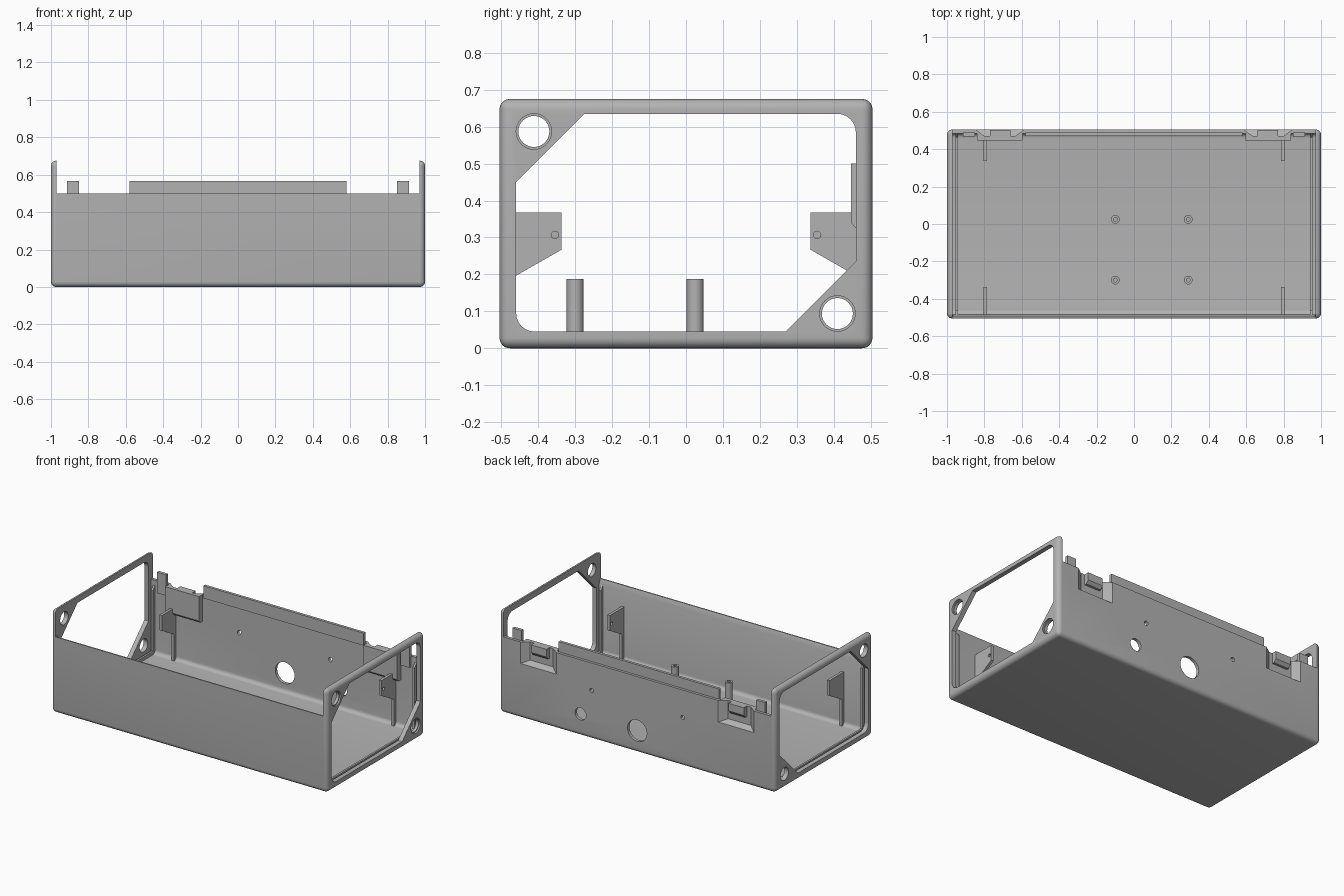
import bpy, bmesh, math
from mathutils import Vector, Matrix

cube = bpy.data.objects.get("Cube")
if cube:
    bpy.data.objects.remove(cube, do_unlink=True)

GREY = bpy.data.materials.new("matte grey")
GREY.use_nodes = True
GREY.diffuse_color = (0.45, 0.45, 0.45, 1)
GREY.node_tree.nodes["Principled BSDF"].inputs["Base Color"].default_value = (0.45, 0.45, 0.45, 1)


def finish(name, bm):
    bmesh.ops.recalc_face_normals(bm, faces=bm.faces)
    mesh = bpy.data.meshes.new(name)
    bm.to_mesh(mesh)
    bm.free()
    mesh.materials.append(GREY)
    obj = bpy.data.objects.new(name, mesh)
    bpy.context.collection.objects.link(obj)
    return obj


def box(name, x, y, z, radius=0.0, along=None):
    """Box from ranges; optionally round all edges, or those along one axis."""
    bm = bmesh.new()
    bmesh.ops.create_cube(bm, size=1)
    for v in bm.verts:
        v.co = [r[0] if c < 0 else r[1] for c, r in zip(v.co, (x, y, z))]
    if radius:
        edges = [e for e in bm.edges if along is None or
                 abs((e.verts[0].co - e.verts[1].co).normalized()[along]) > 0.9]
        bmesh.ops.bevel(bm, geom=edges, offset=radius, segments=6,
                        profile=0.5, affect='EDGES')
    return finish(name, bm)


def prism(name, profile, x0, x1):
    """Extrude a (y, z) profile along x."""
    bm = bmesh.new()
    face = bm.faces.new([bm.verts.new((x0, y, z)) for y, z in profile])
    new = bmesh.ops.extrude_face_region(bm, geom=[face])["geom"]
    bmesh.ops.translate(bm, vec=(x1 - x0, 0, 0),
                        verts=[v for v in new if isinstance(v, bmesh.types.BMVert)])
    return finish(name, bm)


def cylinder(name, centre, radius, length, axis, sides=32):
    bm = bmesh.new()
    bmesh.ops.create_cone(bm, cap_ends=True, segments=sides, radius1=radius,
                          radius2=radius, depth=length)
    turn = Vector((0, 0, 1)).rotation_difference(Vector(axis)).to_matrix().to_4x4()
    bm.transform(Matrix.Translation(centre) @ turn)
    return finish(name, bm)


def cut(obj, *cutters):
    for c in cutters:
        mod = obj.modifiers.new("cut", 'BOOLEAN')
        mod.operation, mod.solver, mod.object = 'DIFFERENCE', 'EXACT', c
        bpy.context.view_layer.objects.active = obj
        bpy.ops.object.modifier_apply(modifier=mod.name)
        bpy.data.objects.remove(c, do_unlink=True)


def smooth(obj):
    bpy.ops.object.select_all(action='DESELECT')
    obj.select_set(True)
    bpy.context.view_layer.objects.active = obj
    bpy.ops.object.shade_smooth_by_angle(angle=math.radians(32))


def arc(cy, cz, r, start):
    return [(cy + r * math.cos(math.radians(start + a)),
             cz + r * math.sin(math.radians(start + a))) for a in range(0, 91, 15)]


def pocket(s):
    """Tapered catch pocket, wider towards the outside of the back wall."""
    bm = bmesh.new()
    rings = []
    for y, xa, xb, z in ((0.47, 0.80, 0.635, 0.38), (0.52, 0.865, 0.565, 0.35)):
        rings.append([bm.verts.new((s * x, y, h)) for x, h in
                      ((xa, z), (xb, z), (xb, 0.6), (xa, 0.6))])
    bm.faces.new(rings[0])
    bm.faces.new(rings[1])
    for i in range(4):
        j = (i + 1) % 4
        bm.faces.new((rings[0][i], rings[0][j], rings[1][j], rings[1][i]))
    return finish("pocket_cutter", bm)


# Tray with two full-height end frames
shell = box("case_shell", (-1, 1), (-0.505, 0.505), (0, 0.675), 0.028)
cut(shell,
    box("cavity", (-0.97, 0.97), (-0.485, 0.485), (0.02, 0.655), 0.025, 0),
    box("open_top", (-0.97, 0.97), (-0.7, 0.7), (0.5, 0.8)))

# End openings: two clipped corners, two rounded corners
opening = ([(-0.46, 0.45)] + arc(-0.41, 0.095, 0.05, 180) +
           [(0.27, 0.045), (0.46, 0.235)] + arc(0.41, 0.585, 0.05, 0) +
           [(-0.275, 0.635)])
cut(shell, prism("end_opening", opening, -1.1, 1.1))

# Counterbored screw holes in the clipped corners
for y, z in ((-0.412, 0.587), (0.41, 0.094)):
    cut(shell, cylinder("screw_hole", (0, y, z), 0.042, 2.4, (1, 0, 0)))
    for s in (-1, 1):
        cut(shell, cylinder("counterbore", (s * 1.09, y, z), 0.048, 0.2, (1, 0, 0)))

# Round openings in the back wall
for x, z, r in ((0, 0.145, 0.07), (0.41, 0.145, 0.04),
                (-0.33, 0.32, 0.014), (0.33, 0.32, 0.014)):
    cut(shell, cylinder("back_hole", (x, 0.5, z), r, 0.1, (0, 1, 0)))

# Bevelled inner edge along the front wall
cut(shell, prism("front_edge_cutter",
                 [(-0.497, 0.51), (-0.497, 0.5), (-0.484, 0.465), (-0.47, 0.465), (-0.47, 0.51)],
                 -0.969, 0.969))

# Catch pockets on the back wall
for s, side in ((-1, "right"), (1, "left")):
    cut(shell, pocket(s))
    housing = prism("catch_housing_" + side,
                    [(0.49, 0.325), (0.46, 0.325), (0.447, 0.34), (0.447, 0.5), (0.49, 0.5)],
                    s * 0.595, s * 0.84)
    cut(housing, pocket(s))
    prism("catch_" + side, [(0.465, 0.43), (0.485, 0.43), (0.502, 0.45), (0.502, 0.5), (0.465, 0.5)],
          s * 0.66, s * 0.77)
    box("alignment_tab_" + side, sorted((s * 0.85, s * 0.915)), (0.468, 0.488), (0.43, 0.567))
smooth(shell)

# Long locating lip
box("back_lip", (-0.58, 0.58), (0.47, 0.488), (0.485, 0.567))

for s, side in ((-1, "right"), (1, "left")):
    # Panel guide rails beside each end frame
    rail_x = sorted((s * 0.941, s * 0.954))
    box("floor_rail_" + side, rail_x, (-0.487, 0.487), (0.01, 0.042))
    for t, end in ((-1, "front"), (1, "back")):
        tag = end + "_" + side
        prism("wall_rail_" + tag,
              [(t * 0.49, 0.015), (t * 0.463, 0.015), (t * 0.463, 0.44), (t * 0.49, 0.47)], *rail_x)
        # Screw bracket with a slim rib running down to the floor
        bracket = prism("bracket_" + tag,
                        [(t * 0.49, 0.367), (t * 0.337, 0.367), (t * 0.337, 0.267),
                         (t * 0.463, 0.195), (t * 0.463, 0.015), (t * 0.49, 0.015)],
                        s * 0.787, s * 0.805)
        cut(bracket, cylinder("bracket_hole", (s * 0.8, t * 0.355, 0.307), 0.01, 0.1, (1, 0, 0), 16))

# Hollow circuit board posts
for i, x in enumerate((-0.1, 0.29)):
    for j, y in enumerate((-0.3, 0.025)):
        post = cylinder(f"board_post_{i}{j}", (x, y, 0.1), 0.023, 0.174, (0, 0, 1), 24)
        cut(post, cylinder("post_bore", (x, y, 0.15), 0.01, 0.16, (0, 0, 1), 16))
        smooth(post)
